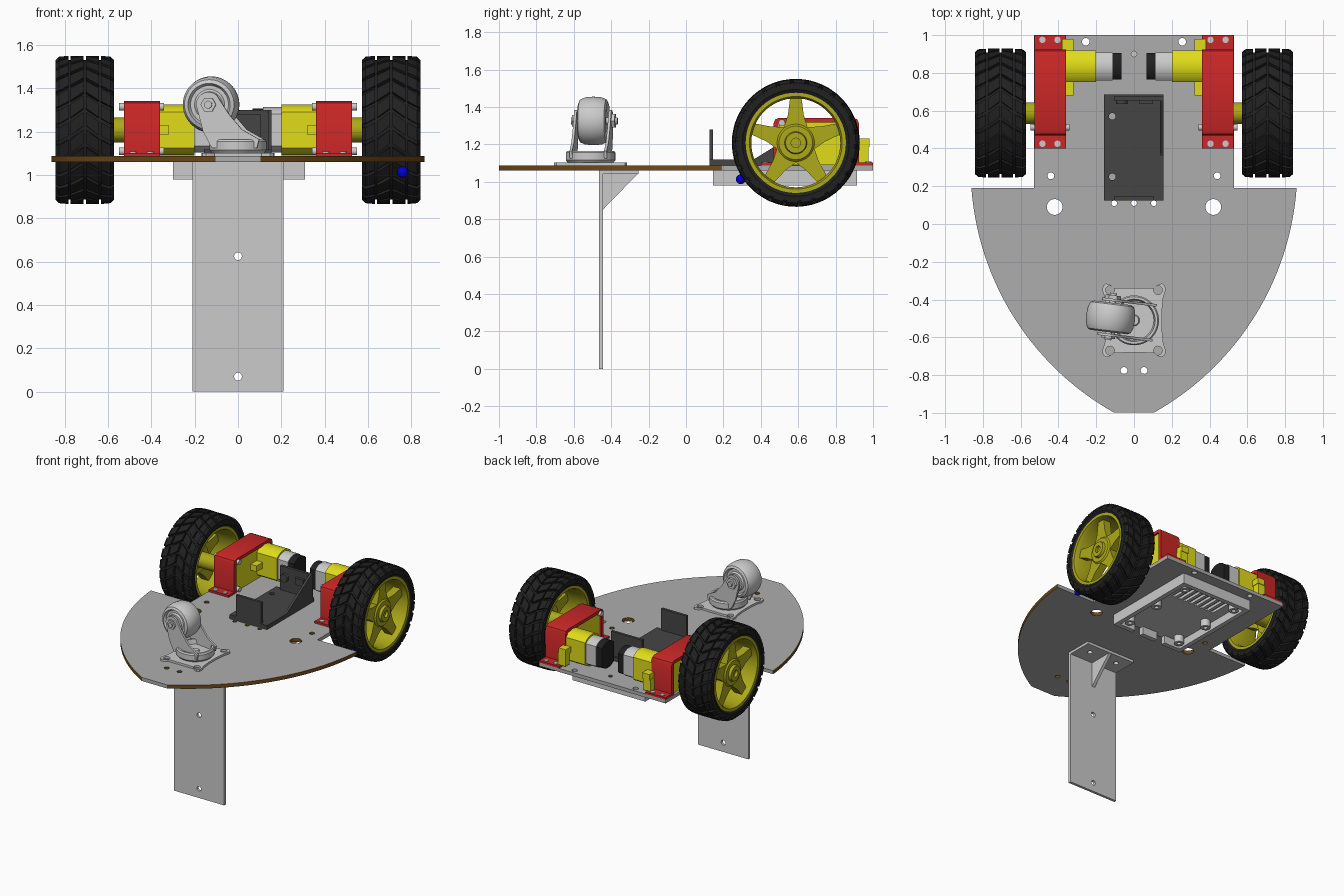
import bpy, bmesh
from math import sin, cos, pi, radians, atan2, hypot
from mathutils import Matrix, Vector

if "Cube" in bpy.data.objects:
    bpy.data.objects.remove(bpy.data.objects["Cube"])

def material(name, c):
    m = bpy.data.materials.new(name)
    m.diffuse_color = (*c, 1)
    m.use_nodes = True
    m.node_tree.nodes["Principled BSDF"].inputs["Base Color"].default_value = m.diffuse_color
    return m

RED = material("red", (0.6, 0.02, 0.02))
YELLOW = material("yellow", (0.75, 0.72, 0.01))
RIM = material("rim_yellow", (0.42, 0.4, 0.01))
BLACK = material("black", (0.015, 0.015, 0.015))
DARK = material("dark_grey", (0.06, 0.06, 0.06))
BROWN = material("wood_edge", (0.16, 0.07, 0.01))
BLUE = material("blue", (0, 0, 0.7))
GREY = material("grey", (0.42, 0.42, 0.42))

def orient(axis, u, v, w):
    return {'x': (w, u, v), 'y': (u, w, v), 'z': (u, v, w)}[axis]

def circle(cx, cy, r, n=20):
    return [(cx + r * cos(2 * pi * i / n), cy + r * sin(2 * pi * i / n)) for i in range(n)]

def rect(u0, u1, v0, v1):
    return [(u0, v0), (u1, v0), (u1, v1), (u0, v1)]

def prism(bm, pts, axis, a, b, holes=()):
    """Extrude a 2D outline with holes along an axis."""
    t = bmesh.new()
    edges = []
    for loop in [pts, *holes]:
        vs = [t.verts.new((u, v, 0)) for u, v in loop]
        edges += [t.edges.new((vs[i - 1], vs[i])) for i in range(len(vs))]
    bmesh.ops.triangle_fill(t, use_beauty=True, edges=edges, normal=(0, 0, 1))
    g = bmesh.ops.extrude_face_region(t, geom=t.faces[:])['geom']
    top = {x for x in g if isinstance(x, bmesh.types.BMVert)}
    for v in t.verts:
        v.co = orient(axis, v.co.x, v.co.y, b if v in top else a)
    merge(bm, t)

def merge(bm, t):
    bmesh.ops.recalc_face_normals(t, faces=t.faces[:])
    me = bpy.data.meshes.new("tmp")
    t.to_mesh(me)
    t.free()
    bm.from_mesh(me)
    bpy.data.meshes.remove(me)

def box(bm, x0, x1, y0, y1, z0, z1):
    prism(bm, rect(x0, x1, y0, y1), 'z', z0, z1)

def revolve(bm, prof, axis, c, n=40):
    """Spin a closed (along, radius) profile about an axis through c."""
    t = bmesh.new()
    rings = []
    for i in range(n):
        a = 2 * pi * i / n
        rings.append([t.verts.new(Vector(orient(axis, r * cos(a), r * sin(a), w)) + Vector(c)) for w, r in prof])
    for i in range(n):
        p, q = rings[i - 1], rings[i]
        for j in range(len(prof)):
            t.faces.new((p[j - 1], p[j], q[j], q[j - 1]))
    bmesh.ops.remove_doubles(t, verts=t.verts[:], dist=1e-5)
    merge(bm, t)

def cyl(bm, axis, c, r, a, b, n=24):
    revolve(bm, [(a, 0), (a, r), (b, r), (b, 0)], axis, c, n)

def finish(name, bm, mat=None, mirror=False, angle=30):
    me = bpy.data.meshes.new(name)
    bm.to_mesh(me)
    bm.free()
    me.polygons.foreach_set("use_smooth", [True] * len(me.polygons))
    me.set_sharp_from_angle(angle=radians(angle))
    ob = bpy.data.objects.new(name, me)
    bpy.context.collection.objects.link(ob)
    if mat:
        me.materials.append(mat)
    if mirror:
        ob.modifiers.new("mirror", 'MIRROR').use_mirror_merge = False
    return ob

# chassis plate with wooden edge
C, R = (-0.625, 0.3), 1.49
a0, a1 = atan2(0.19 - C[1], 0.862 - C[0]), atan2(-1 - C[1], 0.105 - C[0])
arc = [(C[0] + R * cos(a0 + (a1 - a0) * i / 28), C[1] + R * sin(a0 + (a1 - a0) * i / 28)) for i in range(29)]
half = [(0.53, 1), (0.53, 0.19)] + arc
outline = half + [(-x, y) for x, y in reversed(half)]
holes = [circle(0, 0.9, 0.015), circle(0, 0.11, 0.015)]
for s in (-1, 1):
    for x, y, r in [(0.42, 0.09, 0.042), (0.255, 0.965, 0.02), (0.44, 0.255, 0.018), (0.105, 0.11, 0.015), (0.053, -0.775, 0.018)]:
        holes.append(circle(s * x, y, r))
bm = bmesh.new()
prism(bm, outline, 'z', 1.06, 1.087, holes)
for f in bm.faces:
    c = f.calc_center_median()
    if abs(f.normal.z) < 0.5 and c.y < 0.93 and c.y > -0.999 and not (abs(c.x) > 0.52 and c.y > 0.185):
        f.material_index = 1
plate = finish("chassis_plate", bm, GREY)
plate.data.materials.append(BROWN)

# support bracket below the plate
bm = bmesh.new()
prism(bm, rect(-0.21, 0.21, 0, 1.06), 'y', -0.465, -0.445, [circle(0, z, 0.018) for z in (0.07, 0.625)])
prism(bm, rect(-0.21, 0.21, -0.445, -0.255), 'z', 1.04, 1.06, [circle(s * 0.12, -0.34, 0.018) for s in (-1, 1)])
prism(bm, [(-0.445, 0.85), (-0.445, 1.04), (-0.26, 1.04)], 'x', -0.012, 0.012)
finish("support_bracket", bm)

# battery frame under the plate
bm = bmesh.new()
slots = [rect(x - 0.013, x + 0.013, 0.64, 0.82) for x in [-0.175 + 0.05 * i for i in range(8)]]
prism(bm, rect(-0.3, 0.31, 0.145, 0.915), 'z', 1.04, 1.06, slots)
for x in (-0.3, 0.275):
    box(bm, x, x + 0.035, 0.145, 0.915, 0.98, 1.04)
box(bm, -0.265, 0.275, 0.88, 0.915, 0.98, 1.04)
for x0, x1 in ((-0.265, -0.13), (-0.06, 0.07), (0.14, 0.275)):
    box(bm, x0, x1, 0.145, 0.18, 0.98, 1.04)
for x in (-0.22, 0.23):
    for y in (0.23, 0.52, 0.83):
        revolve(bm, [(0.985, 0.015), (0.985, 0.035), (1.04, 0.035), (1.04, 0.015)], 'z', (x, y, 0), 20)
finish("battery_frame", bm)

# dark holder on top
bm = bmesh.new()
prism(bm, rect(-0.158, 0.155, 0.125, 0.685), 'z', 1.087, 1.118, [circle(-0.115, y, 0.018) for y in (0.25, 0.57)])
box(bm, -0.106, 0.106, 0.125, 0.145, 1.1, 1.28)
box(bm, -0.106, 0.155, 0.655, 0.675, 1.1, 1.3)
prism(bm, [(0.36, 1.118), (0.655, 1.118), (0.655, 1.3)], 'x', 0.138, 0.155)
cyl(bm, 'y', (-0.065, 0, 1.22), 0.03, 0.635, 0.655)
box(bm, 0.03, 0.1, 0.635, 0.655, 1.2, 1.25)
finish("top_holder", bm, DARK)

# tyres with tread lugs
WX, WY, WZ = 0.707, 0.587, 1.208
bm = bmesh.new()
revolve(bm, [(-.122, .262), (-.135, .285), (-.132, .31), (-.122, .322), (.122, .322), (.132, .31), (.135, .285), (.122, .262)], 'x', (WX, WY, WZ), 78)
N = 26
def lug(i, x0, x1, s0, s1, r0, r1, w=0.185):
    a = 2 * pi * i / N
    vs = []
    for x, s, r in ((x0, s0, r0), (x1, s1, r1)):
        for rr, d in ((0.30, 0), (0.30, w), (r, w), (r, 0)):
            vs.append(bm.verts.new((WX + x, WY + rr * cos(a + s + d), WZ + rr * sin(a + s + d))))
    fs = [bm.faces.new(vs[:4]), bm.faces.new(vs[4:])]
    fs += [bm.faces.new((vs[j], vs[(j + 1) % 4], vs[4 + (j + 1) % 4], vs[4 + j])) for j in range(4)]
    bmesh.ops.recalc_face_normals(bm, faces=fs)
for i in range(N):
    for s in (-1, 1):
        lug(i, s * 0.006, s * 0.066, 0, 0.13, 0.342, 0.342)
        lug(i + 0.5, s * 0.076, s * 0.118, 0.02, 0.09, 0.342, 0.338)
        lug(i + 0.5, s * 0.118, s * 0.136, 0.09, 0.09, 0.338, 0.322)
finish("tyre", bm, BLACK, True)

# rims: barrel, hub, five spokes and axle
bm = bmesh.new()
revolve(bm, [(-.125, .248), (-.125, .268), (.128, .268), (.128, .248), (.1, .238), (-.1, .238)], 'x', (WX, WY, WZ), 60)
revolve(bm, [(.02, 0), (.02, .1), (.09, .1), (.1, .09), (.1, .06), (.12, .055), (.12, .025), (.1, .025), (.1, 0)], 'x', (WX, WY, WZ), 40)
cyl(bm, 'x', (0, WY, WZ), 0.057, 0.5, WX + 0.03, 32)
for k in range(5):
    a = pi / 2 + 2 * pi * k / 5
    pts = [(0.06, -0.07), (0.15, -0.042), (0.245, -0.03), (0.245, 0.03), (0.15, 0.042), (0.06, 0.07)]
    prism(bm, [(WY + u * cos(a) - v * sin(a), WZ + u * sin(a) + v * cos(a)) for u, v in pts], 'x', WX + 0.03, WX + 0.09)
finish("wheel_rim", bm, RIM, True)

# red motor brackets
bm = bmesh.new()
prism(bm, [(0.4, 1.087), (0.4, 1.102), (0.468, 1.102), (0.468, 1.312), (0.477, 1.333), (0.498, 1.342),
           (0.895, 1.342), (0.916, 1.333), (0.925, 1.312), (0.925, 1.102), (1, 1.102), (1, 1.087),
           (0.898, 1.087), (0.898, 1.318), (0.495, 1.318), (0.495, 1.087)], 'x', 0.36, 0.527)
finish("motor_bracket", bm, RED, True)

# bracket bolts
bm = bmesh.new()
for z in (1.11, 1.315):
    cyl(bm, 'x', (0, 0.512, z), 0.018, 0.342, 0.548, 16)
for x in (0.405, 0.485):
    for y in (0.425, 0.975):
        cyl(bm, 'z', (x, y, 0), 0.017, 1.09, 1.108, 16)
finish("bracket_bolt", bm, None, True)

# geared motors
def flat_round(r, h):
    return [(0.835 + max(-h, min(h, u)), 1.208 + v) for u, v in circle(0, 0, r, 48)
            if abs(u) <= h or abs(v) < 0.0] + []
bm = bmesh.new()
box(bm, 0.37, 0.515, 0.497, 0.896, 1.09, 1.317)
prism(bm, flat_round(0.117, 0.086), 'x', 0.2, 0.375)
box(bm, 0.32, 0.38, 0.68, 0.98, 1.185, 1.23)
box(bm, 0.325, 0.385, 0.925, 0.975, 1.1, 1.19)
finish("gearbox", bm, YELLOW, True)
bm = bmesh.new()
prism(bm, flat_round(0.105, 0.077), 'x', 0.115, 0.21)
finish("motor_can", bm, None, True)
bm = bmesh.new()
prism(bm, flat_round(0.1, 0.078), 'x', 0.066, 0.115)
finish("motor_cap", bm, BLACK, True)

# caster base plate with waisted sides
bm = bmesh.new()
quarter = [(0.105, 0.17), (0.128, 0.19), (0.148, 0.195), (0.164, 0.183), (0.168, 0.16), (0.155, 0.12), (0.148, 0.05)]
right = [(0.05, 0.172)] + quarter
right += [(x, -y) for x, y in reversed(right)]
loop = right + [(-x, y) for x, y in reversed(right)]
prism(bm, [(x, y - 0.51) for x, y in loop], 'z', 1.087, 1.102,
      [circle(sx * 0.127, -0.51 + sy * 0.16, 0.023) for sx in (-1, 1) for sy in (-1, 1)])
finish("caster_base", bm)

# caster swivel and fork, turned slightly
TURN = Matrix.Translation((0, -0.51, 0)) @ Matrix.Rotation(radians(-7), 4, 'Z')
bm = bmesh.new()
revolve(bm, [(1.1, 0), (1.1, 0.12), (1.115, 0.132), (1.155, 0.132), (1.165, 0.125), (1.165, 0.112), (1.13, 0.105),
             (1.13, 0.03), (1.14, 0.025), (1.14, 0)], 'z', (0, 0, 0), 48)
arm = [(-0.125 + 0.058 * cos(a), 1.325 + 0.058 * sin(a)) for a in [radians(50 + 13 * i) for i in range(11)]]
arm += [(-0.15, 1.2), (-0.11, 1.125), (0.1, 1.125), (0.11, 1.165), (0.03, 1.21), (-0.03, 1.28)]
for s in (-1, 1):
    prism(bm, arm, 'y', s * 0.086, s * 0.1)
cyl(bm, 'y', (-0.125, 0, 1.325), 0.018, -0.12, 0.13, 20)
cyl(bm, 'y', (-0.125, 0, 1.325), 0.036, -0.112, -0.1, 6)
cyl(bm, 'y', (-0.125, 0, 1.325), 0.042, 0.1, 0.118, 6)
bm.transform(TURN)
finish("caster_fork", bm)

# caster wheel
bm = bmesh.new()
revolve(bm, [(-.07, 0), (-.07, .06), (-.06, .07), (-.06, .088), (-.078, .098), (-.07, .115), (-.045, .126), (0, .13),
             (.045, .126), (.07, .115), (.078, .098), (.06, .088), (.06, .07), (.07, .06), (.07, 0)], 'y', (-0.125, 0, 1.325), 48)
bm.transform(TURN)
finish("caster_wheel", bm)

# blue marker ball
bm = bmesh.new()
bmesh.ops.create_uvsphere(bm, u_segments=24, v_segments=12, radius=0.026, matrix=Matrix.Translation((0.76, 0.293, 1.013)))
finish("marker_ball", bm, BLUE)
